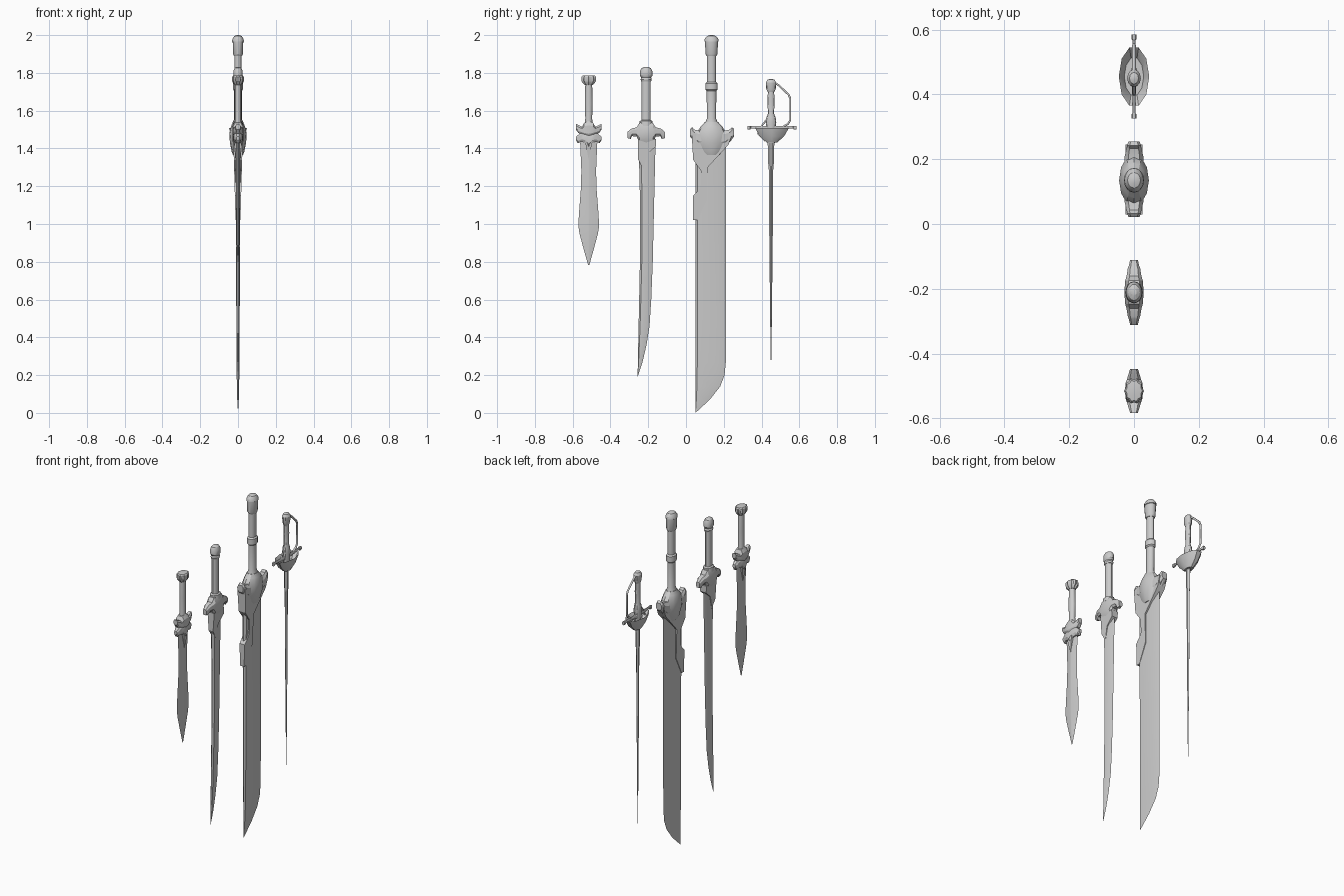
import bpy, bmesh
from math import sin, cos, pi, radians


def finish(name, bm):
    """Clean a bmesh and turn it into a shaded object."""
    bmesh.ops.remove_doubles(bm, verts=bm.verts, dist=0.0004)
    bmesh.ops.recalc_face_normals(bm, faces=bm.faces)
    me = bpy.data.meshes.new(name)
    bm.to_mesh(me)
    bm.free()
    ob = bpy.data.objects.new(name, me)
    bpy.context.collection.objects.link(ob)
    bpy.ops.object.select_all(action='DESELECT')
    ob.select_set(True)
    bpy.context.view_layer.objects.active = ob
    bpy.ops.object.shade_smooth_by_angle(angle=radians(28))
    return ob


def loft(name, rings):
    """Skin closed rings of equal length, with end caps."""
    bm = bmesh.new()
    vs = [[bm.verts.new(p) for p in r] for r in rings]
    n = len(vs[0])
    for a, b in zip(vs, vs[1:]):
        for i in range(n):
            j = (i + 1) % n
            bm.faces.new((a[i], a[j], b[j], b[i]))
    bm.faces.new(vs[0])
    bm.faces.new(vs[-1])
    return finish(name, bm)


def turned(name, yc, rows, n=16, flute=0.0):
    """Oval turned part; rows are (z, radius along y, radius along x)."""
    def k(i):
        return 1 - flute * (i % 2)
    return loft(name, [[(rx * k(i) * cos(2 * pi * i / n), yc + ry * k(i) * sin(2 * pi * i / n), z)
                        for i in range(n)] for z, ry, rx in rows])


def guard(name, yc, half):
    """Chamfered cross guard mirrored about yc; rows are (offset, z low, z high, half depth)."""
    rows = [(-d, a, b, h) for d, a, b, h in half] + [r for r in reversed(half) if r[0] > 0]
    rings = []
    for d, a, b, h in rows:
        c, k = (b - a) * 0.25, h * 0.6
        rings.append([(k, yc + d, a), (h, yc + d, a + c), (h, yc + d, b - c), (k, yc + d, b),
                      (-k, yc + d, b), (-h, yc + d, b - c), (-h, yc + d, a + c), (-k, yc + d, a)])
    return loft(name, rings)


def blade(name, rows):
    """Six sided blade; rows are (z, edge, ridge, ridge, edge, half thickness)."""
    return loft(name, [[(0, e0, z), (t, r0, z), (t, r1, z), (0, e1, z), (-t, r1, z), (-t, r0, z)]
                       for z, e0, r0, r1, e1, t in rows])


def plate(name, outline, z0, t0, z1, t1):
    """Flat plate on both blade sides, half thickness tapering from t0 at z0 to t1 at z1."""
    bm = bmesh.new()
    sides = []
    for s in (1, -1):
        sides.append([bm.verts.new((s * (t0 + (z - z0) / (z1 - z0) * (t1 - t0)), y, z)) for y, z in outline])
        bm.faces.new(sides[-1])
    a, b = sides
    for i in range(len(a)):
        j = (i + 1) % len(a)
        bm.faces.new((a[i], a[j], b[j], b[i]))
    return finish(name, bm)


def bar(name, pts, r):
    """Round bar following (y, z) points."""
    cu = bpy.data.curves.new(name, 'CURVE')
    cu.dimensions = '3D'
    cu.bevel_depth, cu.bevel_resolution, cu.use_fill_caps = r, 1, True
    sp = cu.splines.new('POLY')
    sp.points.add(len(pts) - 1)
    for p, (y, z) in zip(sp.points, pts):
        p.co = (0, y, z, 1)
    ob = bpy.data.objects.new(name, cu)
    bpy.context.collection.objects.link(ob)
    bpy.ops.object.select_all(action='DESELECT')
    ob.select_set(True)
    bpy.context.view_layer.objects.active = ob
    bpy.ops.object.convert(target='MESH')


# Short leaf-bladed sword
c = -0.515
blade("short_blade", [(z, c - w, c - 0.003, c + 0.003, c + w, t) for z, w, t in
      [(1.47, .047, .011), (1.4, .044, .011), (1.28, .039, .010), (1.18, .042, .010), (1.05, .052, .009),
       (.99, .055, .009), (.95, .049, .008), (.86, .025, .006), (.782, 0, 0)]])
turned("short_grip", c, [(1.5, .024, .02), (1.56, .018, .016), (1.64, .021, .017), (1.745, .018, .016)])
turned("short_pommel", c, [(1.735, .022, .018), (1.75, .036, .028), (1.757, .041, .031), (1.778, .041, .031),
                           (1.785, .034, .026), (1.787, .015, .012)], 20, .14)
guard("short_guard", c, [(.068, 1.5, 1.53, .012), (.055, 1.482, 1.525, .016), (.035, 1.475, 1.515, .022),
                         (.024, 1.465, 1.535, .026), (0, 1.455, 1.545, .028)])
guard("short_lower_guard", c, [(.068, 1.445, 1.463, .009), (.058, 1.428, 1.47, .013), (.04, 1.435, 1.485, .018),
                               (.02, 1.43, 1.49, .022), (0, 1.4, 1.49, .023)])
plate("short_langet", [(c - .02, 1.44), (c + .02, 1.44), (c, 1.34)], 1.34, .011, 1.44, .021)

# Single-edged long sword
c = -0.211
blade("long_blade", [(1.46, -.25, -.238, -.195, -.163, .011), (1.4, -.25, -.238, -.195, -.162, .011),
      (1.1, -.243, -.232, -.195, -.169, .010), (.8, -.244, -.234, -.2, -.176, .009),
      (.6, -.248, -.239, -.209, -.184, .008), (.46, -.251, -.243, -.217, -.193, .007),
      (.36, -.253, -.247, -.228, -.209, .006), (.27, -.255, -.251, -.241, -.23, .004), (.192, -.256, -.256, -.256, -.256, 0)])
turned("long_grip", c, [(1.52, .034, .028), (1.545, .034, .026), (1.55, .024, .018), (1.76, .024, .018)])
turned("long_pommel", c, [(1.755, .026, .02), (1.765, .03, .023), (1.775, .026, .02), (1.785, .033, .025),
                          (1.81, .033, .025), (1.825, .025, .018), (1.832, .01, .008)])
guard("long_guard", c, [(.1, 1.455, 1.487, .012), (.082, 1.45, 1.502, .016), (.075, 1.465, 1.506, .019),
                        (.05, 1.463, 1.512, .023), (.036, 1.43, 1.535, .027), (0, 1.425, 1.543, .03)])
plate("long_langet", [(-.253, 1.45), (-.16, 1.45), (-.16, 1.41), (-.205, 1.37), (-.225, 1.29), (-.253, 1.34)],
      1.29, .011, 1.45, .022)

# Great sword
c = 0.135
blade("great_blade", [(1.48, .05, .06, .165, .213, .013), (1.0, .05, .06, .165, .213, .011),
      (.5, .05, .06, .165, .213, .009), (.27, .05, .06, .163, .211, .008), (.2, .05, .059, .155, .204, .007),
      (.14, .05, .058, .135, .181, .006), (.07, .05, .055, .095, .126, .004), (0, .05, .05, .05, .05, 0)])
turned("great_grip", c, [(1.53, .035, .028), (1.56, .024, .02), (1.705, .026, .02), (1.712, .033, .026),
                         (1.745, .033, .026), (1.752, .024, .019), (1.9, .024, .019)])
turned("great_pommel", c, [(1.89, .026, .022), (1.9, .032, .026), (1.965, .034, .028), (1.967, .038, .031),
                           (1.98, .036, .029), (1.995, .024, .02), (2.0, .008, .006)])
turned("great_shield", c, [(1.365, .045, .027), (1.385, .06, .034), (1.43, .077, .043), (1.48, .08, .046),
                           (1.515, .058, .037), (1.52, .053, .035), (1.54, .035, .028)], 12)
guard("great_guard", c + .003, [(.117, 1.463, 1.503, .017), (.105, 1.45, 1.513, .021), (.095, 1.44, 1.5, .023),
                                (.07, 1.42, 1.495, .029), (0, 1.4, 1.495, .032)])
plate("great_collar", [(.03, 1.48), (.245, 1.48), (.225, 1.42), (.115, 1.3), (.115, 1.13), (.06, 1.02), (.038, 1.02),
                       (.038, 1.15), (.062, 1.175), (.078, 1.2), (.08, 1.28), (.038, 1.34)],
      1.02, .013, 1.48, .026)
bar("great_arm", [(.24, 1.46), (.115, 1.31)], .012)

# Rapier
c = 0.45
blade("rapier_blade", [(z, c - w, c - w * .3, c + w * .3, c + w, t) for z, w, t in
      [(1.45, .018, .011), (1.32, .015, .010), (1.3, .012, .008), (.9, .009, .006), (.28, .002, .001)]])
turned("rapier_grip", c, [(1.43, .02, .015), (1.5, .022, .018), (1.54, .028, .02), (1.565, .024, .018),
                          (1.585, .016, .013), (1.65, .019, .015), (1.71, .016, .013)], 12)
turned("rapier_pommel", c, [(1.7, .018, .014), (1.715, .025, .019), (1.75, .027, .021), (1.764, .018, .014),
                            (1.768, .006, .005)], 12)
turned("rapier_shell", c + .005, [(1.47, .06, .03), (1.505, .09, .044), (1.508, .094, .047), (1.465, .068, .036),
                                  (1.432, .03, .02)], 10)
guard("rapier_crossguard", .455, [(.13, 1.5, 1.52, .007), (.115, 1.5, 1.52, .007), (.112, 1.506, 1.518, .004),
                                  (.03, 1.5, 1.518, .006), (0, 1.495, 1.525, .016)])
bar("rapier_knuckle_bow", [(.46, 1.755), (.49, 1.735), (.543, 1.685), (.552, 1.665), (.552, 1.55),
                           (.54, 1.53), (.49, 1.5)], .006)
bar("rapier_front_arm", [(.44, 1.57), (.405, 1.525), (.38, 1.48), (.42, 1.44)], .005)
